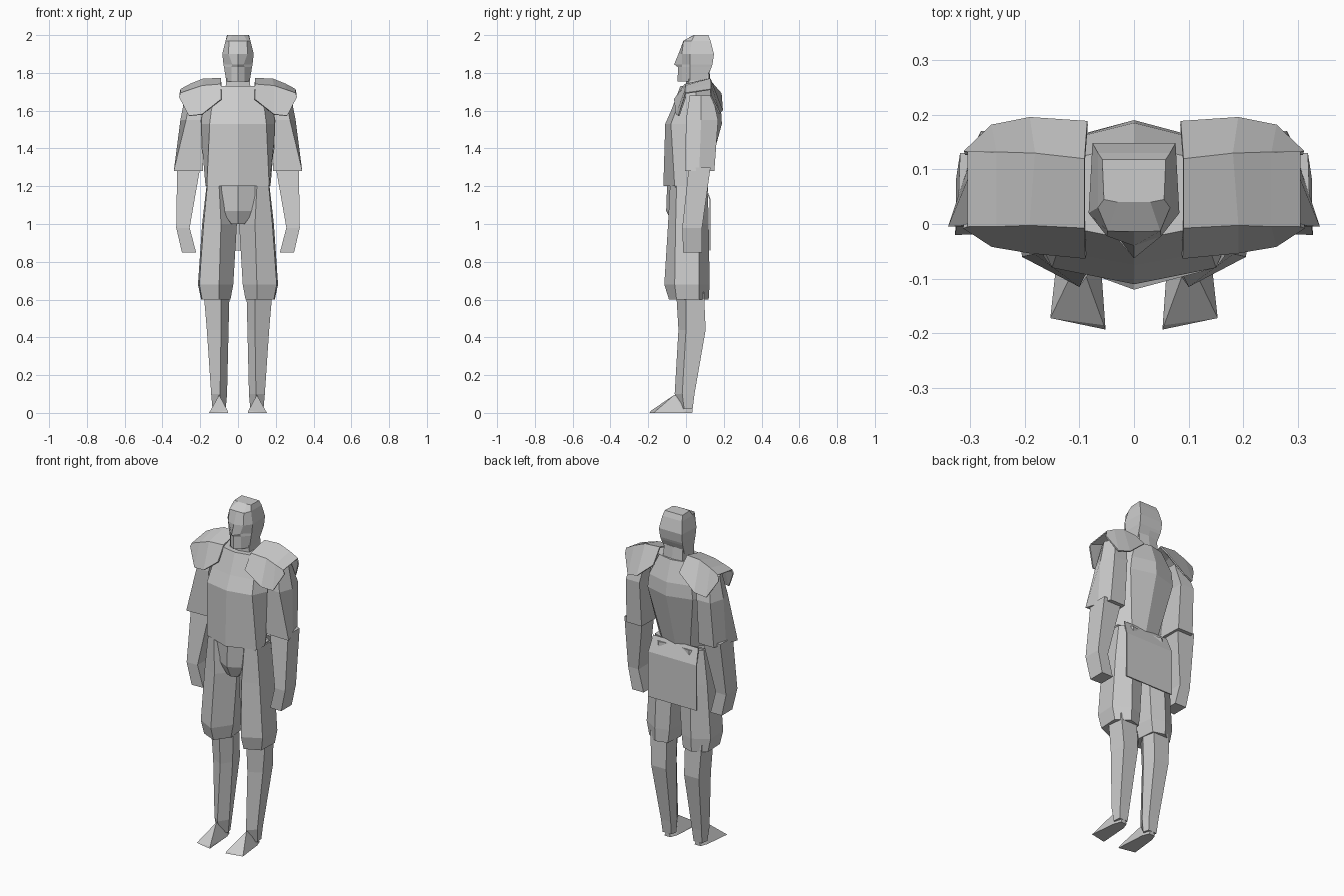
import bpy, bmesh

grey = bpy.data.materials.new("plain grey")
grey.diffuse_color = (0.6, 0.6, 0.6, 1)


def finish(name, bm, mirror=False):
    bmesh.ops.recalc_face_normals(bm, faces=bm.faces)
    me = bpy.data.meshes.new(name)
    bm.to_mesh(me)
    bm.free()
    me.materials.append(grey)
    ob = bpy.data.objects.new(name, me)
    bpy.context.collection.objects.link(ob)
    if mirror:
        ob.modifiers.new("other side", 'MIRROR')
    return ob


def loft(name, rings, mirror=True):
    """Closed skin over rings given as (z, [(x, y), ...])."""
    bm = bmesh.new()
    rows = [[bm.verts.new((x, y, z)) for x, y in pts] for z, pts in rings]
    n = len(rows[0])
    for a, b in zip(rows, rows[1:]):
        for i in range(n):
            j = (i + 1) % n
            bm.faces.new((a[i], a[j], b[j], b[i]))
    bm.faces.new(rows[0])
    bm.faces.new(rows[-1])
    return finish(name, bm, mirror)


def body(name, rings):
    """Symmetric loft: front y, right-hand points, back y for each ring."""
    full = []
    for z, front, side, back in rings:
        left = [(-x, y) for x, y in reversed(side)]
        full.append((z, [(0, front)] + side + [(0, back)] + left))
    return loft(name, full, mirror=False)


# Head with brow, nose and chin
body("head", [
    (1.755, -0.045, [(0.035, -0.02), (0.062, 0.02), (0.062, 0.10)], 0.105),
    (1.83, -0.042, [(0.035, -0.022), (0.074, 0.02), (0.072, 0.135)], 0.135),
    (1.845, -0.063, [(0.03, -0.022), (0.077, 0.02), (0.074, 0.14)], 0.14),
    (1.90, -0.04, [(0.05, -0.022), (0.083, 0.02), (0.076, 0.148)], 0.148),
    (1.97, -0.014, [(0.048, -0.013), (0.066, 0.03), (0.066, 0.13)], 0.13),
    (2.0, 0.04, [(0.03, 0.04), (0.055, 0.045), (0.058, 0.118)], 0.118)])
body("neck", [
    (1.66, 0.0, [(0.07, 0.015), (0.07, 0.13)], 0.14),
    (1.80, 0.0, [(0.06, 0.015), (0.06, 0.12)], 0.125)])

# Ridged torso
body("torso", [
    (1.20, -0.12, [(0.165, -0.06), (0.172, 0.01), (0.09, 0.09)], 0.10),
    (1.53, -0.11, [(0.15, -0.08), (0.20, 0.03), (0.15, 0.15)], 0.19),
    (1.61, -0.075, [(0.14, -0.05), (0.20, 0.04), (0.14, 0.15)], 0.185),
    (1.73, -0.03, [(0.09, -0.012), (0.16, 0.06), (0.09, 0.125)], 0.145)])

# Pointed pelvis guard
body("pelvis", [
    (1.0, -0.07, [(0.035, -0.055), (0.04, 0.03)], 0.05),
    (1.07, -0.105, [(0.085, -0.06), (0.08, 0.05)], 0.08),
    (1.21, -0.10, [(0.165, -0.055), (0.165, 0.06)], 0.10)])

# Baggy breeches
loft("thigh", [
    (0.60, [(0.10, -0.09), (0.19, -0.05), (0.195, 0.07), (0.12, 0.12), (0.05, 0.10), (0.04, -0.01)]),
    (0.68, [(0.10, -0.115), (0.205, -0.06), (0.212, 0.07), (0.12, 0.125), (0.04, 0.10), (0.025, -0.01)]),
    (1.00, [(0.09, -0.095), (0.182, -0.055), (0.19, 0.07), (0.11, 0.12), (0.02, 0.10), (0.006, 0.0)]),
    (1.20, [(0.10, -0.085), (0.163, -0.05), (0.167, 0.07), (0.10, 0.115), (0.02, 0.10), (0.006, 0.0)])])

# Shins
loft("shin", [
    (0.02, [(0.10, -0.025), (0.135, -0.01), (0.13, 0.035), (0.075, 0.035), (0.065, 0.0)]),
    (0.10, [(0.095, -0.06), (0.142, -0.02), (0.135, 0.045), (0.07, 0.045), (0.058, 0.0)]),
    (0.44, [(0.09, -0.04), (0.165, 0.0), (0.158, 0.104), (0.06, 0.104), (0.05, 0.02)]),
    (0.64, [(0.09, -0.052), (0.182, 0.0), (0.17, 0.095), (0.06, 0.095), (0.045, 0.02)])])

# Wedge feet
bm = bmesh.new()
for co in [(0.052, -0.193, 0), (0.153, -0.172, 0), (0.055, -0.185, 0.012),
           (0.135, -0.01, 0), (0.065, -0.01, 0), (0.10, -0.062, 0.095),
           (0.12, 0.033, 0), (0.08, 0.033, 0), (0.10, 0.035, 0.05)]:
    bm.verts.new(co)
bmesh.ops.convex_hull(bm, input=bm.verts)
finish("foot", bm, True)

# Sleeves flaring at the elbow, then forearms with hands
loft("upper_arm", [
    (1.28, [(0.185, 0.0), (0.34, -0.005), (0.315, 0.07), (0.29, 0.15), (0.19, 0.15)]),
    (1.55, [(0.195, 0.0), (0.275, 0.0), (0.305, 0.08), (0.28, 0.17), (0.19, 0.17)]),
    (1.68, [(0.17, 0.02), (0.25, 0.02), (0.28, 0.08), (0.25, 0.14), (0.17, 0.14)])])
loft("forearm", [
    (0.85, [(0.222, -0.012), (0.297, -0.015), (0.297, 0.085), (0.222, 0.085)]),
    (0.98, [(0.256, -0.018), (0.327, -0.02), (0.325, 0.085), (0.256, 0.085)]),
    (1.30, [(0.20, 0.015), (0.322, 0.015), (0.318, 0.13), (0.20, 0.13)])])


def sheet(name, rows, mirror, thickness):
    bm = bmesh.new()
    grid = [[bm.verts.new(p) for p in row] for row in rows]
    for a, b in zip(grid, grid[1:]):
        for i in range(len(a) - 1):
            bm.faces.new((a[i], a[i + 1], b[i + 1], b[i]))
    ob = finish(name, bm, mirror)
    mod = ob.modifiers.new("thickness", 'SOLIDIFY')
    mod.thickness = thickness
    mod.offset = 0
    return ob


# Shoulder plates: front hem, front edge, back edge, back hem per station
sheet("shoulder_plate", [
    [(0.088, -0.06, 1.66), (0.09, -0.005, 1.738), (0.09, 0.118, 1.768), (0.085, 0.185, 1.69)],
    [(0.19, -0.05, 1.58), (0.19, 0.0, 1.73), (0.18, 0.128, 1.768), (0.19, 0.192, 1.60)],
    [(0.26, -0.038, 1.572), (0.25, -0.002, 1.71), (0.25, 0.13, 1.74), (0.26, 0.178, 1.585)],
    [(0.312, -0.004, 1.672), (0.303, -0.002, 1.692), (0.303, 0.13, 1.712), (0.31, 0.13, 1.68)]],
    True, 0.008)

# Cloth flap hanging behind the waist
sheet("back_flap", [
    [(-0.15, 0.095, 1.22), (0.15, 0.095, 1.22)],
    [(-0.16, 0.127, 1.13), (0.16, 0.127, 1.13)],
    [(-0.16, 0.127, 0.86), (0.16, 0.127, 0.86)]], False, 0.006)
